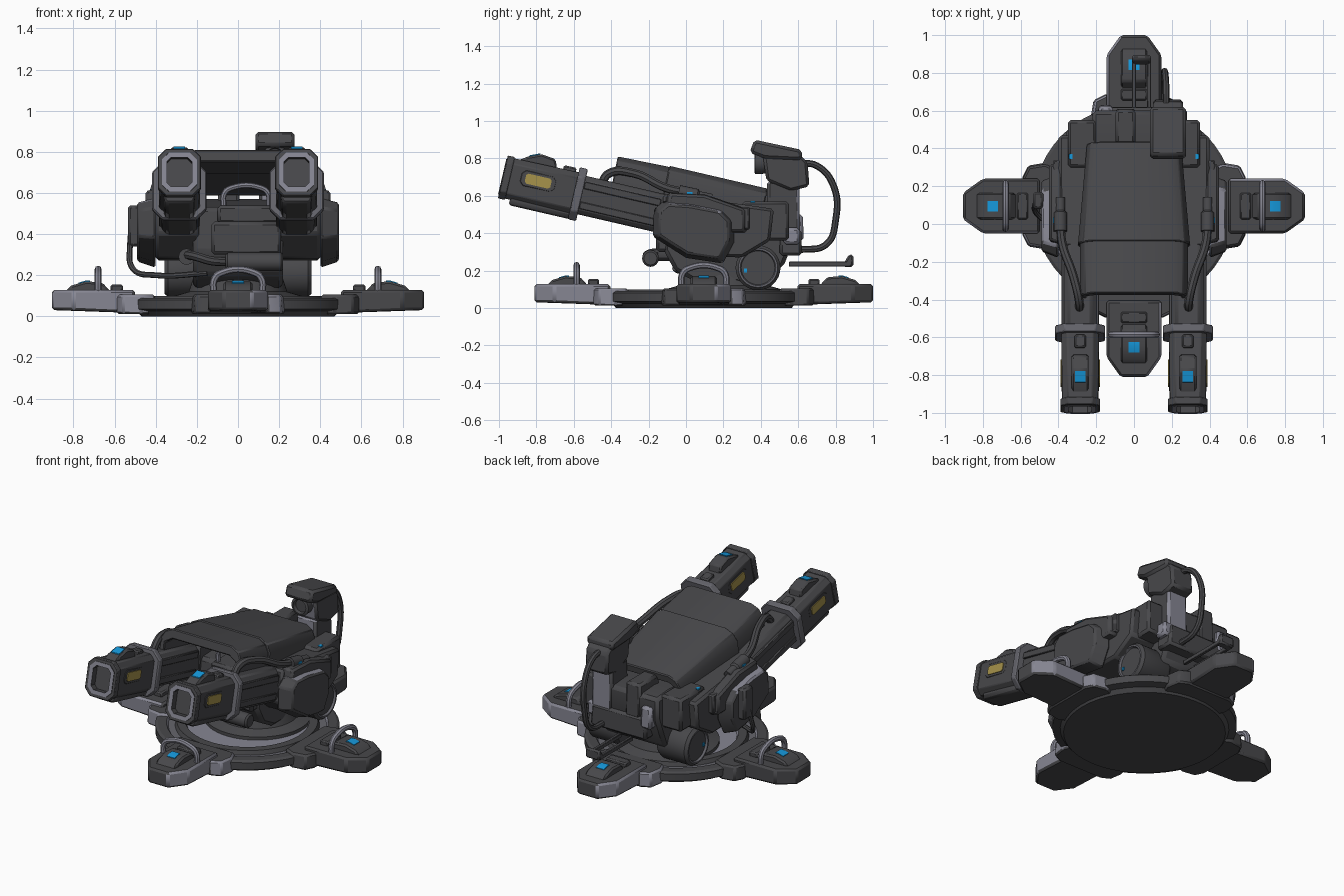
import bpy, bmesh
from math import radians, cos, sin, pi
from mathutils import Vector

if "Cube" in bpy.data.objects:
    bpy.data.objects.remove(bpy.data.objects["Cube"])


def material(name, rgb):
    m = bpy.data.materials.new(name)
    m.use_nodes = True
    m.diffuse_color = (*rgb, 1)
    m.node_tree.nodes["Principled BSDF"].inputs["Base Color"].default_value = (*rgb, 1)
    return m


DARK = material("dark_grey", (0.065, 0.065, 0.07))
STEEL = material("steel_grey", (0.13, 0.13, 0.15))
LIGHT = material("light_grey", (0.24, 0.24, 0.29))
BLUE = material("light_blue", (0.008, 0.32, 0.72))
YELLOW = material("amber_yellow", (0.38, 0.29, 0.07))
BASE = (0, 0.095, 0)
made = []


def add(name, bm, mat, bevel=0.0, loc=(0, 0, 0), rot=(0, 0, 0)):
    bmesh.ops.recalc_face_normals(bm, faces=bm.faces)
    me = bpy.data.meshes.new(name)
    bm.to_mesh(me)
    bm.free()
    me.materials.append(mat)
    ob = bpy.data.objects.new(name, me)
    bpy.context.collection.objects.link(ob)
    ob.location, ob.rotation_euler = loc, rot
    if bevel:
        mod = ob.modifiers.new("bevel", "BEVEL")
        mod.width, mod.segments, mod.limit_method = bevel, 1, "ANGLE"
    made.append(ob)
    return ob


def paint(ob, mat, rule):
    """Give a second material to the faces that meet the rule."""
    ob.data.materials.append(mat)
    for p in ob.data.polygons:
        if rule(p):
            p.material_index = len(ob.data.materials) - 1


def prism(name, pts, a, b, axis="x", mat=DARK, bevel=0.01, end=1.0, hole=None, **kw):
    """Extrude an outline from a to b along an axis; end scales the far outline, hole=(rim, depth) sinks the near one."""
    put = {"x": lambda p, q, t: (t, p, q), "y": lambda p, q, t: (p, t, q), "z": lambda p, q, t: (p, q, t)}[axis]
    cp, cq = (sum(p[i] for p in pts) / len(pts) for i in (0, 1))
    bm = bmesh.new()
    near = [bm.verts.new(put(p, q, a)) for p, q in pts]
    far = [bm.verts.new(put(cp + (p - cp) * end, cq + (q - cq) * end, b)) for p, q in pts]
    cap = bm.faces.new(near)
    bm.faces.new(far)
    for i in range(len(pts)):
        j = (i + 1) % len(pts)
        bm.faces.new((near[i], near[j], far[j], far[i]))
    bmesh.ops.recalc_face_normals(bm, faces=bm.faces)
    if hole:
        bmesh.ops.inset_region(bm, faces=[cap], thickness=hole[0])
        bmesh.ops.inset_region(bm, faces=[cap], thickness=0.002, depth=-hole[1])
    return add(name, bm, mat, bevel, **kw)


def octa(w, h, c, z=0.0):
    x, y = w / 2, h / 2
    return [(-x, z - y + c), (-x, z + y - c), (-x + c, z + y), (x - c, z + y),
            (x, z + y - c), (x, z - y + c), (x - c, z - y), (-x + c, z - y)]


def box(name, x0, x1, y0, y1, z0, z1, mat=DARK, bevel=0.008, **kw):
    return prism(name, [(x0, y0), (x1, y0), (x1, y1), (x0, y1)], z0, z1, "z", mat, bevel, **kw)


def lathe(name, profile, axis="z", n=48, mat=DARK, **kw):
    bm = bmesh.new()
    rings = []
    for r, h in profile:
        ring = []
        for i in range(n):
            c, s = r * cos(2 * pi * i / n), r * sin(2 * pi * i / n)
            ring.append(bm.verts.new({"z": (c, s, h), "x": (h, c, s), "y": (c, h, s)}[axis]))
        rings.append(ring)
    for lo, hi in zip(rings, rings[1:]):
        for i in range(n):
            j = (i + 1) % n
            bm.faces.new((lo[i], lo[j], hi[j], hi[i]))
    bm.faces.new(rings[0])
    bm.faces.new(rings[-1])
    return add(name, bm, mat, **kw)


def hose(name, pts, r, mat=DARK, **kw):
    cu = bpy.data.curves.new(name, "CURVE")
    cu.dimensions, cu.bevel_depth, cu.bevel_resolution, cu.resolution_u = "3D", r, 2, 8
    cu.use_fill_caps = True
    sp = cu.splines.new("BEZIER")
    sp.bezier_points.add(len(pts) - 1)
    for bp, p in zip(sp.bezier_points, pts):
        bp.co = p
        bp.handle_left_type = bp.handle_right_type = "AUTO"
    tmp = bpy.data.objects.new(name + "_path", cu)
    bm = bmesh.new()
    bm.from_mesh(bpy.data.meshes.new_from_object(tmp))
    bpy.data.objects.remove(tmp)
    return add(name, bm, mat, **kw)


# Round base with stepped rings
disc = lathe("base_disc", [(0.47, 0), (0.49, 0.025), (0.535, 0.035), (0.535, 0.08), (0.52, 0.09), (0.47, 0.09), (0.46, 0.075),
                           (0.42, 0.075), (0.41, 0.1), (0.36, 0.1), (0.35, 0.08), (0.3, 0.08)], loc=BASE)
paint(disc, LIGHT, lambda p: p.center.z > 0.07 and (p.center.xy.length < 0.357 or 0.455 < p.center.xy.length < 0.47))
paint(disc, STEEL, lambda p: 0.07 < p.center.z < 0.08 and 0.42 < p.center.xy.length < 0.455)
lathe("turntable", [(0.31, 0.07), (0.31, 0.1), (0.24, 0.12), (0.22, 0.18)], loc=(0, 0.2, 0))

# Four feet around the base, one flank of each in light grey
for k, side in enumerate(("left", "back", "right", "front")):
    kw = dict(loc=BASE, rot=(0, 0, k * pi / 2))
    bracket = prism(side + "_foot_bracket", [(0.4, -0.2), (0.47, -0.23), (0.56, -0.215), (0.59, -0.155),
                                             (0.59, 0.155), (0.56, 0.215), (0.47, 0.23), (0.4, 0.2)],
                    0.012, 0.105, "z", end=0.96, **kw)
    foot = prism(side + "_foot", [(0.5, -0.145), (0.8, -0.145), (0.905, -0.07), (0.905, 0.07), (0.8, 0.145), (0.5, 0.145)],
                 0.016, 0.128, "z", bevel=0.012, **kw)
    for part in (bracket, foot):
        paint(part, LIGHT, lambda p: p.normal.y > 0.4)
    for v in foot.data.vertices:
        if v.co.z < 0.05 and v.co.x > 0.7:
            v.co.z = 0.03
    prism(side + "_foot_pad", [(0.62, 0.12), (0.66, 0.165), (0.74, 0.17), (0.81, 0.15), (0.84, 0.12)], -0.07, 0.07, "y", **kw)
    prism(side + "_foot_marker", [(0.72, 0.165), (0.72, 0.174), (0.74, 0.174), (0.775, 0.164), (0.775, 0.155)],
          -0.028, 0.028, "y", BLUE, 0, **kw)
    box(side + "_foot_latch", 0.56, 0.62, -0.07, 0.07, 0.12, 0.155, **kw)
    if side != "back":
        hose(side + "_foot_handle", [(0.68, -0.12, 0.12), (0.68, -0.115, 0.18), (0.68, -0.085, 0.21),
                                     (0.68, 0.085, 0.21), (0.68, 0.115, 0.18), (0.68, 0.12, 0.12)], 0.017, LIGHT, **kw)

# Central hull
prism("hull", [(-0.12, 0.31), (-0.1, 0.53), (0.3, 0.55), (0.46, 0.57), (0.6, 0.56), (0.6, 0.42),
               (0.52, 0.22), (0.3, 0.13), (0.05, 0.14), (-0.06, 0.2)], -0.22, 0.22, bevel=0.02)

# Arched hood in two sections
arch = [(-0.285, -0.19), (-0.285, -0.07), (-0.26, -0.025), (-0.21, 0), (0.21, 0), (0.26, -0.025), (0.285, -0.07),
        (0.285, -0.19), (0.25, -0.19), (0.25, -0.09), (0.2, -0.06), (-0.2, -0.06), (-0.25, -0.09), (-0.25, -0.19)]
hood = dict(loc=(0, -0.365, 0.81), rot=(radians(-11.5), 0, 0))
prism("front_hood", arch, 0, 0.29, "y", bevel=0.006, **hood)
prism("rear_hood", [(x * 1.04, z * 1.04 + 0.006) for x, z in arch], 0.28, 0.82, "y", bevel=0.006, end=0.84, **hood)

# Paired guns, shoulders and side pods
for s, side in ((1, "left"), (-1, "right")):
    kw = dict(loc=Vector((s * 0.285, -0.975, 0.7)), rot=(radians(-13), 0, 0))
    # The head is a sleeve around a deep bore with a light rim
    prism(side + "_gun_head", octa(0.19, 0.22, 0.03), 0.01, 0.4, "y", bevel=0.005, end=1.05, hole=(0.025, 0.3), **kw)
    prism(side + "_muzzle_lip", octa(0.21, 0.235, 0.04), -0.004, 0.035, "y", bevel=0.004, hole=(0.03, 0.037), **kw)
    bore = prism(side + "_muzzle_bore", octa(0.17, 0.195, 0.035), -0.008, 0.3, "y", bevel=0, hole=(0.026, 0.27), **kw)
    paint(bore, LIGHT, lambda p: p.normal.y < -0.9 and p.center.y < 0.01)
    prism(side + "_gun_keel", octa(0.15, 0.06, 0.015, -0.11), 0.06, 0.4, "y", **kw)
    prism(side + "_gun_collar", octa(0.265, 0.285, 0.05), 0.385, 0.43, "y", STEEL, 0.006, **kw)
    prism(side + "_gun_barrel", octa(0.18, 0.21, 0.03), 0.42, 1.0, "y", **kw)
    for z in (-0.055, 0.055):
        box(side + "_barrel_rail", -0.1, 0.1, 0.43, 0.85, z - 0.02, z + 0.02, bevel=0.004, **kw)
    prism(side + "_sight_hump", [(0.05, 0.1), (0.1, 0.135), (0.17, 0.165), (0.25, 0.155), (0.27, 0.1)], -0.045, 0.045, **kw)
    prism(side + "_gun_marker", [(0.108, 0.13), (0.108, 0.144), (0.163, 0.168), (0.163, 0.155)], -0.028, 0.028,
          mat=BLUE, bevel=0, **kw)
    box(side + "_rear_lug", -0.03, 0.03, 0.3, 0.37, 0.1, 0.135, **kw)
    pane = dict(loc=kw["loc"] + Vector((0, 0.185, -0.022)), rot=kw["rot"])
    for t in (-1, 1):
        prism(side + "_window_frame", octa(0.19, 0.085, 0.02), t * 0.08, t * 0.099, bevel=0.003, **pane)
        prism(side + "_window", octa(0.14, 0.055, 0.01), t * 0.098, t * 0.104, mat=YELLOW, bevel=0, **pane)
        prism(side + "_inner_window", octa(0.12, 0.03, 0.008), t * 0.055, t * 0.06, mat=YELLOW, bevel=0, **pane)
    prism(side + "_side_frame", [(-0.14, 0.4), (-0.12, 0.61), (0.33, 0.55), (0.47, 0.53), (0.45, 0.36), (0.3, 0.27), (0, 0.28)],
          s * 0.19, s * 0.4, bevel=0.015)
    prism(side + "_shoulder", [(-0.12, 0.5), (-0.1, 0.62), (0.1, 0.61), (0.33, 0.53), (0.33, 0.4), (0, 0.4)],
          s * 0.38, s * 0.45, bevel=0.012, end=0.92)
    pod = prism(side + "_side_pod", [(-0.18, 0.38), (-0.175, 0.53), (-0.12, 0.575), (0.02, 0.565), (0.2, 0.53), (0.26, 0.47),
                                     (0.26, 0.35), (0.2, 0.235), (0, 0.265)], s * 0.4, s * 0.49, bevel=0.01, end=0.85)
    paint(pod, LIGHT, lambda p: p.normal.z > 0.75)
    box(side + "_side_box", s * 0.36, s * 0.43, 0.26, 0.34, 0.42, 0.54)
    box(side + "_rear_shelf", s * 0.2, s * 0.35, 0.3, 0.55, 0.36, 0.57, bevel=0.015)
    box(side + "_shelf_marker", s * 0.325, s * 0.345, 0.345, 0.37, 0.565, 0.573, BLUE, 0)
    # Wheel drum with stepped cap
    wheel = lathe(side + "_wheel", [(0.11, s * 0.14), (0.12, s * 0.16), (0.12, s * 0.34), (0.105, s * 0.358),
                                    (0.095, s * 0.358), (0.09, s * 0.345), (0.04, s * 0.345)], "x", 32, loc=(0, 0.385, 0.215))
    paint(wheel, STEEL, lambda p: abs(p.center.x) > 0.35)
    box(side + "_wheel_marker", s * 0.344, s * 0.352, 0.31, 0.325, 0.19, 0.21, BLUE, 0)
    # Feed hose with its coupling
    hose(side + "_feed_hose", [(s * 0.29, -0.46, 0.65), (s * 0.29, -0.41, 0.72), (s * 0.32, -0.28, 0.72),
                               (s * 0.38, -0.1, 0.64), (s * 0.39, 0.05, 0.61)], 0.023)
    lathe(side + "_hose_coupling", [(0.035, -0.06), (0.035, 0.04), (0.025, 0.05), (0.025, 0.12)], "y", 16,
          loc=(s * 0.39, 0.02, 0.61), rot=(radians(-12), 0, 0))
    box(side + "_coupling_marker", s * 0.42, s * 0.428, 0.005, 0.035, 0.6, 0.62, BLUE, 0)

# Front control unit with handle and roller
box("control_unit_lower", -0.13, 0.21, -0.16, 0.05, 0.3, 0.46, bevel=0.015)
box("control_unit_upper", -0.1, 0.2, -0.14, 0.05, 0.45, 0.54, bevel=0.015)
hose("control_handle", [(-0.07, -0.1, 0.53), (-0.065, -0.1, 0.6), (-0.03, -0.1, 0.625), (0.11, -0.1, 0.625),
                        (0.145, -0.1, 0.6), (0.15, -0.1, 0.53)], 0.014, LIGHT)
lathe("front_roller", [(0.035, -0.06), (0.045, -0.05), (0.045, 0.21), (0.035, 0.22)], "x", 16, loc=(0, -0.19, 0.265))
lathe("hose_socket", [(0.04, -0.05), (0.04, 0.06)], "y", 12, loc=(-0.25, -0.1, 0.29))
hose("front_hose", [(-0.25, -0.13, 0.3), (-0.2, -0.2, 0.29), (-0.13, -0.21, 0.27), (-0.05, -0.19, 0.265)], 0.022)
hose("side_hose", [(-0.5, 0.12, 0.52), (-0.525, 0.1, 0.35), (-0.51, 0.05, 0.23), (-0.4, -0.02, 0.2), (-0.15, -0.06, 0.21)], 0.014)
box("side_connector", -0.535, -0.48, 0.08, 0.17, 0.34, 0.54, bevel=0.012)

# Rear machinery blocks
for name, x0, x1, y0, y1, z0, z1, mat in (
        ("rear_block_right", -0.19, -0.11, 0.4, 0.63, 0.36, 0.5, LIGHT), ("rear_block_mid", -0.1, 0.01, 0.4, 0.61, 0.4, 0.62, DARK),
        ("rear_block_low", -0.15, 0.25, 0.5, 0.62, 0.28, 0.42, DARK), ("sensor_mast", 0.1, 0.25, 0.43, 0.61, 0.36, 0.68, DARK),
        ("mast_side_block", 0.2, 0.28, 0.52, 0.61, 0.34, 0.43, LIGHT)):
    block = box(name, x0, x1, y0, y1, z0, z1, mat, bevel=0.015, end=0.95)
    if name == "sensor_mast":
        paint(block, LIGHT, lambda p: abs(p.normal.y) > 0.5)

# Rear tow rails
for x in (0.0, 0.08):
    box("tow_rail", x - 0.01, x + 0.01, 0.55, 0.88, 0.222, 0.248, bevel=0.003)
prism("tow_hook", [(0.84, 0.22), (0.85, 0.25), (0.87, 0.285), (0.895, 0.285), (0.895, 0.22)], -0.01, 0.09)

# Sensor head with lens, visor and cable
head = prism("sensor_head", [(0.43, 0.68), (0.41, 0.82), (0.6, 0.83), (0.65, 0.78), (0.66, 0.65), (0.56, 0.625)],
             0.1, 0.26, bevel=0.015)
paint(head, LIGHT, lambda p: p.normal.y < -0.7)
prism("sensor_visor", [(0.34, 0.83), (0.365, 0.9), (0.48, 0.875), (0.62, 0.845), (0.62, 0.79), (0.42, 0.8)], 0.085, 0.275, bevel=0.015)
lathe("sensor_lens", [(0.055, 0.05), (0.06, -0.03), (0.045, -0.035), (0.04, -0.015)], "y", 24, loc=(0.18, 0.4, 0.775))
hose("sensor_cable", [(0.17, 0.6, 0.775), (0.17, 0.7, 0.76), (0.165, 0.79, 0.65), (0.16, 0.8, 0.47),
                      (0.16, 0.75, 0.34), (0.16, 0.6, 0.31)], 0.018)

# Smooth round parts and keep hard edges
bpy.ops.object.select_all(action="DESELECT")
for ob in made:
    ob.select_set(True)
bpy.context.view_layer.objects.active = made[0]
bpy.ops.object.shade_smooth_by_angle(angle=radians(30))
